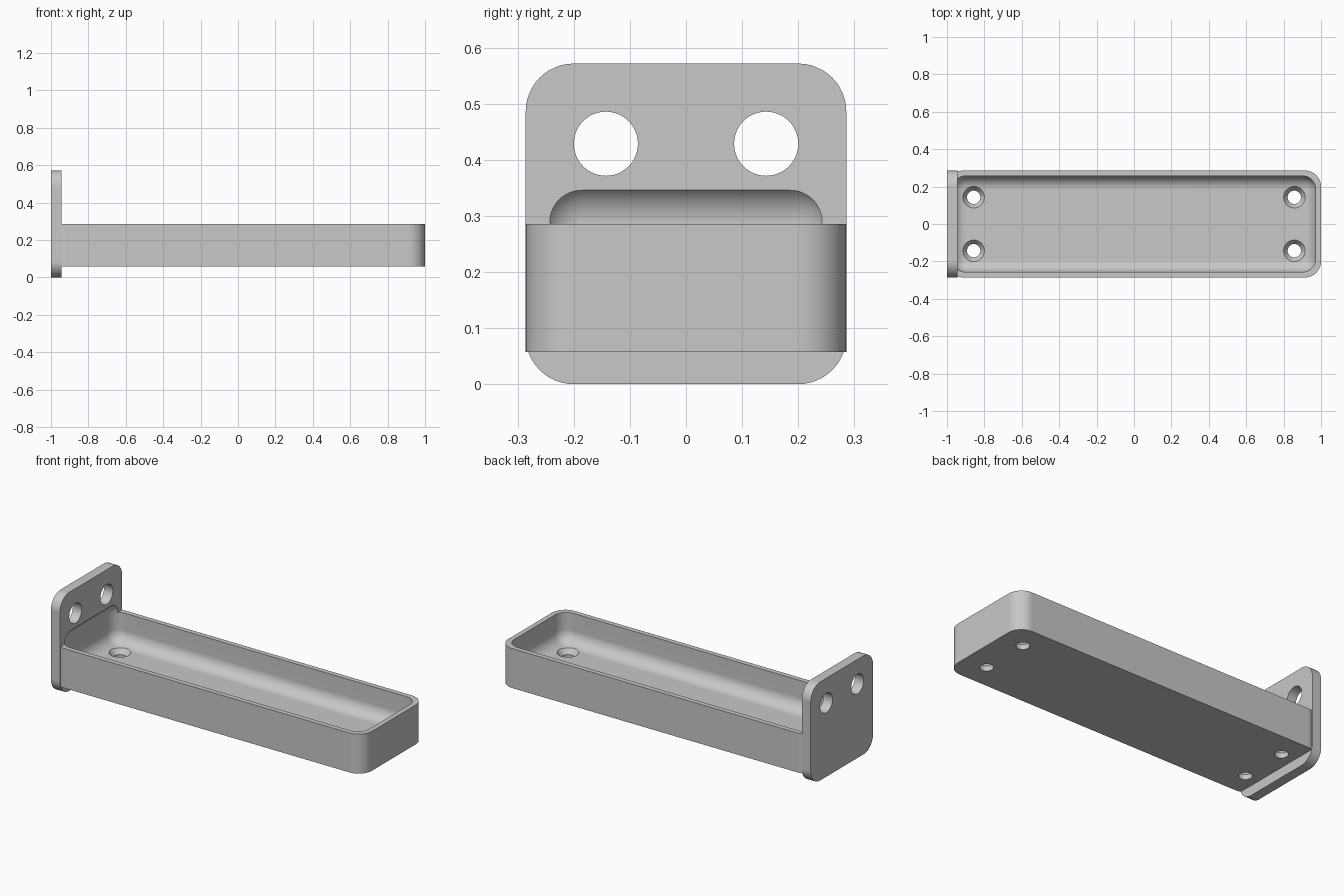
import bpy, bmesh, math
from mathutils import Matrix, Vector

cube = bpy.data.objects.get("Cube")
if cube:
    bpy.data.objects.remove(cube, do_unlink=True)

U = 2 / 70                      # one design unit
HALF = 10 * U                   # half width of plate and tray
WALL = U
PLATE_T = 2 * U
TRAY_BASE, TRAY_TOP = 2 * U, 10 * U
FLOOR = 4 * U

grey = bpy.data.materials.new("plain grey")
grey.use_nodes = True
colour = (0.58, 0.58, 0.58, 1)
grey.diffuse_color = colour
grey.node_tree.nodes["Principled BSDF"].inputs["Base Color"].default_value = colour


def to_object(name, bm):
    bmesh.ops.recalc_face_normals(bm, faces=bm.faces)
    mesh = bpy.data.meshes.new(name)
    bm.to_mesh(mesh)
    bm.free()
    mesh.materials.append(grey)
    ob = bpy.data.objects.new(name, mesh)
    bpy.context.collection.objects.link(ob)
    return ob


def rounded_box(name, lo, hi, radius, axis=None):
    """Box with rounded edges: all of them, or only those along one axis."""
    lo, hi = Vector(lo), Vector(hi)
    bm = bmesh.new()
    bmesh.ops.create_cube(bm, size=1, matrix=Matrix.Translation((lo + hi) / 2)
                          @ Matrix.Diagonal(hi - lo).to_4x4())
    edges = [e for e in bm.edges if axis is None
             or abs((e.verts[0].co - e.verts[1].co)[axis]) > 0.001]
    bmesh.ops.bevel(bm, geom=edges, offset=radius, segments=12,
                    profile=0.5, affect='EDGES')
    return to_object(name, bm)


def cone(name, centre, r1, r2, depth, turn=Matrix()):
    bm = bmesh.new()
    bmesh.ops.create_cone(bm, cap_ends=True, segments=48, radius1=r1,
                          radius2=r2, depth=depth,
                          matrix=Matrix.Translation(centre) @ turn)
    return to_object(name, bm)


def combine(target, tool, operation):
    mod = target.modifiers.new(operation, 'BOOLEAN')
    mod.operation, mod.solver, mod.object = operation, 'EXACT', tool
    bpy.ops.object.select_all(action='DESELECT')
    target.select_set(True)
    bpy.context.view_layer.objects.active = target
    bpy.ops.object.modifier_apply(modifier=mod.name)
    bpy.data.objects.remove(tool, do_unlink=True)


# Tray block joined to the upright mounting plate
bracket = rounded_box("tray_with_mounting_plate", (-1, -HALF, 0),
                      (-1 + PLATE_T, HALF, 2 * HALF), 3 * U, axis=0)
tray = rounded_box("tray", (-0.999, -HALF, TRAY_BASE),
                   (1, HALF, TRAY_TOP), 3 * U, axis=2)
combine(bracket, tray, 'UNION')

# Rounded hollow, which also scoops into the plate
hollow = rounded_box("hollow", (-1 + WALL, -HALF + WALL, FLOOR),
                     (1 - WALL, HALF - WALL, 0.36), 2.5 * U)
combine(bracket, hollow, 'DIFFERENCE')

for side in (-1, 1):
    y = side * 5 * U
    # Plate holes
    hole = cone("plate_hole", (-1 + U, y, 15 * U), 2 * U, 2 * U, 0.2,
                Matrix.Rotation(math.pi / 2, 4, 'Y'))
    combine(bracket, hole, 'DIFFERENCE')
    # Countersunk floor holes
    for x in (-30 * U, 30 * U):
        hole = cone("floor_hole", (x, y, FLOOR - U), 1.25 * U, 1.25 * U, 4 * U)
        combine(bracket, hole, 'DIFFERENCE')
        sink = cone("countersink", (x, y, FLOOR), 1.25 * U, 2.75 * U, 2 * U)
        combine(bracket, sink, 'DIFFERENCE')

bpy.ops.object.shade_smooth_by_angle(angle=math.radians(25))
normals = bracket.modifiers.new("even_shading", 'WEIGHTED_NORMAL')
normals.keep_sharp = True
